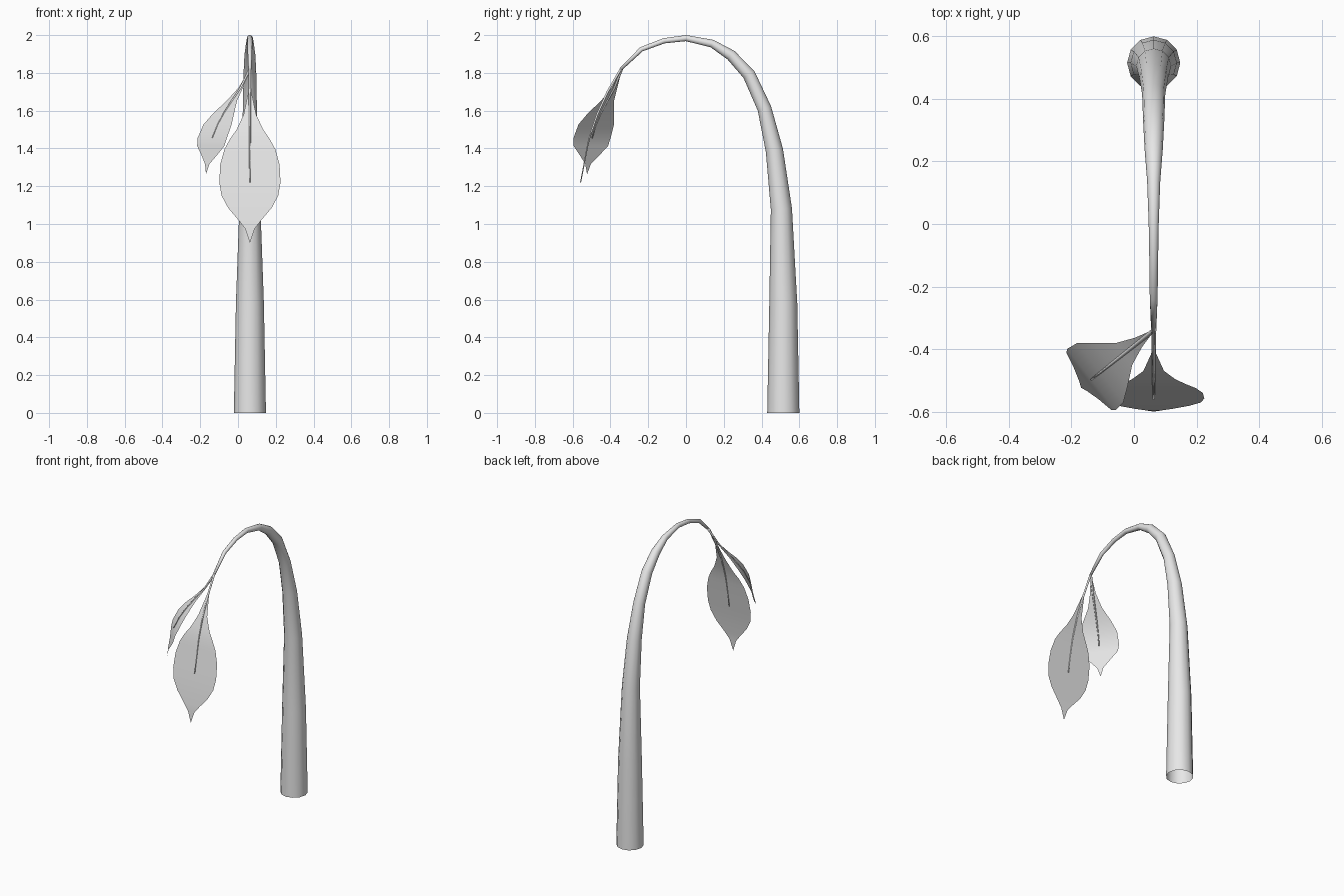
import bpy, bmesh, math
from mathutils import Vector

cube = bpy.data.objects.get("Cube")
if cube:
    bpy.data.objects.remove(cube, do_unlink=True)

grey = bpy.data.materials.new("pale grey")
grey.use_nodes = True
grey.diffuse_color = (0.8, 0.8, 0.8, 1)
grey.node_tree.nodes["Principled BSDF"].inputs["Base Color"].default_value = (0.8, 0.8, 0.8, 1)


def finish(name, bm):
    mesh = bpy.data.meshes.new(name)
    for face in bm.faces:
        face.smooth = True
    bm.to_mesh(mesh)
    bm.free()
    mesh.materials.append(grey)
    obj = bpy.data.objects.new(name, mesh)
    bpy.context.collection.objects.link(obj)
    return obj


def tube(name, points, radii, axis, sides=12):
    """Open-based tapering tube whose path bends in the plane normal to axis."""
    bm = bmesh.new()
    rings = []
    last = len(points) - 1
    for i, (p, r) in enumerate(zip(points, radii)):
        tangent = (points[min(i + 1, last)] - points[max(i - 1, 0)]).normalized()
        normal = tangent.cross(axis).normalized()
        angles = [math.tau * k / sides for k in range(sides)]
        rings.append([bm.verts.new(p + r * (axis * math.cos(a) + normal * math.sin(a)))
                      for a in angles])
    for lower, upper in zip(rings, rings[1:]):
        for k in range(sides):
            j = (k + 1) % sides
            bm.faces.new((lower[k], lower[j], upper[j], upper[k]))
    bm.faces.new(rings[-1])
    bmesh.ops.recalc_face_normals(bm, faces=bm.faces)
    return finish(name, bm)


def leaf(name, origin, out, rows, stem_rows):
    """Thin curved blade; each row is (distance out, drop, half width)."""
    across = Vector((-out.y, out.x, 0))
    spine = [origin + out * d - Vector((0, 0, drop)) for d, drop, _ in rows]
    bm = bmesh.new()
    edges = []
    for p, (_, _, half) in zip(spine, rows):
        edges.append([bm.verts.new(p - across * half), bm.verts.new(p + across * half)])
    for (l0, r0), (l1, r1) in zip(edges, edges[1:]):
        bm.faces.new((l0, l1, r1, r0))
    bmesh.ops.remove_doubles(bm, verts=bm.verts, dist=0.0005)
    finish(name, bm)
    # stem running down onto the blade
    path = spine[:stem_rows]
    radii = [0.007 - 0.004 * i / (stem_rows - 1) for i in range(stem_rows)]
    tube(name + "_stem", path, radii, across, 6)


X = 0.063

# Arching stalk: (y, z, radius)
stalk = [(0.515, 0, 0.085), (0.515, 0.58, 0.074), (0.505, 1.08, 0.056),
         (0.468, 1.39, 0.046), (0.415, 1.612, 0.037), (0.333, 1.792, 0.034),
         (0.238, 1.894, 0.029), (0.138, 1.955, 0.021), (0, 1.984, 0.016),
         (-0.116, 1.97, 0.014), (-0.236, 1.925, 0.0125), (-0.345, 1.82, 0.008)]
tube("stalk", [Vector((X, y, z)) for y, z, _ in stalk], [r for _, _, r in stalk],
     Vector((1, 0, 0)))

# Large leaf hanging from the end of the stalk
leaf("front_leaf", Vector((X, -0.345, 1.82)), Vector((0, -1, 0)),
     [(0, 0, 0.002), (0.07, 0.12, 0.008), (0.125, 0.24, 0.033), (0.152, 0.32, 0.07),
      (0.168, 0.37, 0.105), (0.18, 0.425, 0.135), (0.195, 0.505, 0.157),
      (0.213, 0.6, 0.162), (0.226, 0.67, 0.15), (0.236, 0.735, 0.115),
      (0.246, 0.8, 0.06), (0.251, 0.845, 0.025), (0.255, 0.92, 0)], 8)

# Smaller leaf swung to the right
leaf("right_leaf", Vector((X, -0.34, 1.82)), Vector((-0.785, -0.62, 0)),
     [(0, 0, 0.002), (0.063, 0.1, 0.019), (0.122, 0.168, 0.044), (0.177, 0.234, 0.089),
      (0.218, 0.293, 0.12), (0.254, 0.365, 0.125), (0.264, 0.407, 0.116),
      (0.275, 0.459, 0.063), (0.288, 0.502, 0.019), (0.296, 0.557, 0)], 6)
